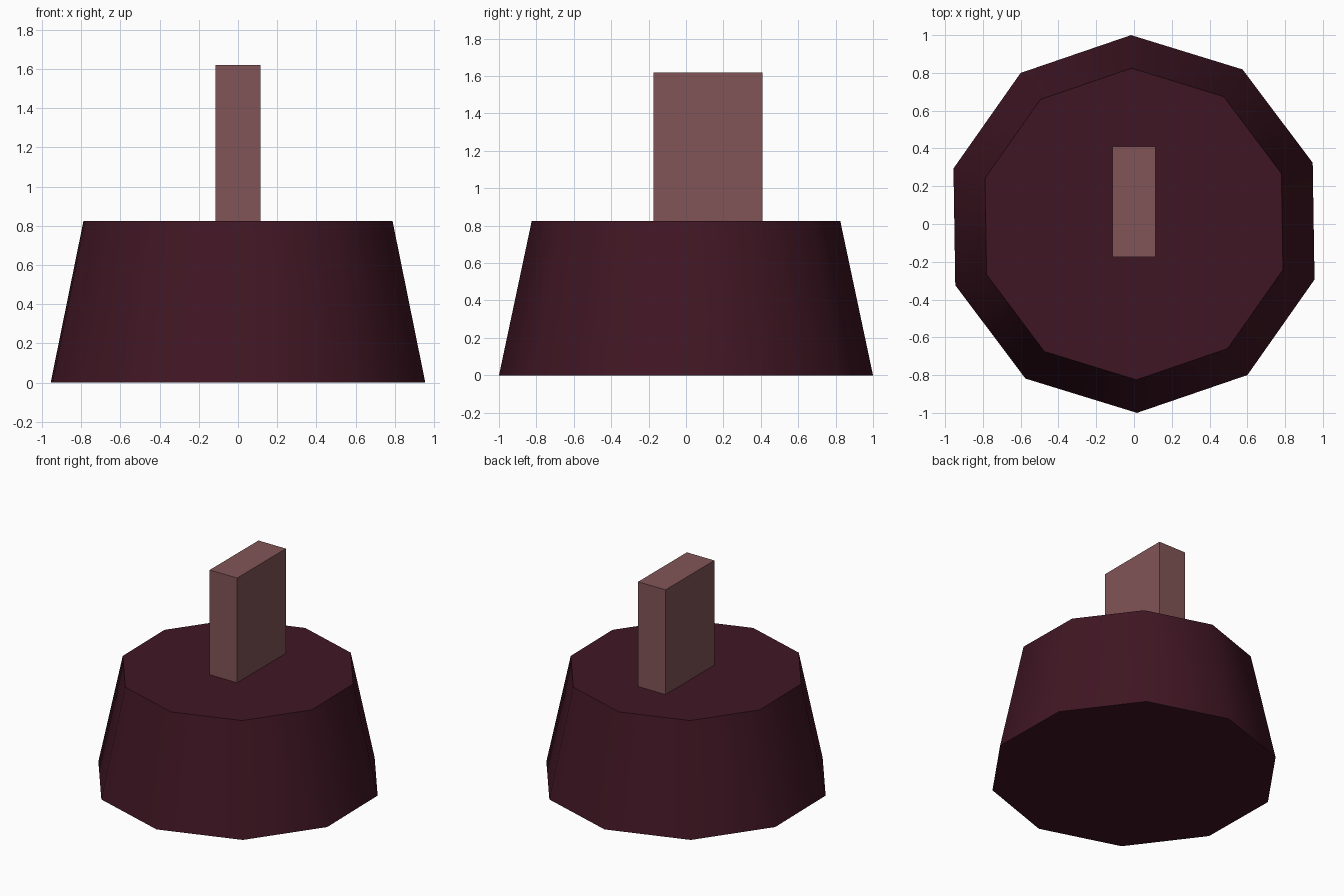
import bpy
from math import radians

if "Cube" in bpy.data.objects:
    bpy.data.objects.remove(bpy.data.objects["Cube"])


def paint(obj, name, rgb):
    mat = bpy.data.materials.new(name)
    mat.diffuse_color = (*rgb, 1)
    mat.use_nodes = True
    mat.node_tree.nodes["Principled BSDF"].inputs["Base Color"].default_value = mat.diffuse_color
    obj.data.materials.append(mat)


# Ten-sided tapered base, rounded by smooth shading around the sides
H = 0.825
bpy.ops.mesh.primitive_cone_add(vertices=10, radius1=1.0, radius2=0.825, depth=H,
                                location=(0, 0, H / 2), rotation=(0, 0, radians(0.9)))
base = bpy.context.object
base.name = "tapered_base"
bpy.ops.object.shade_smooth_by_angle(angle=radians(45))
paint(base, "dark_maroon", (0.051, 0.008, 0.017))

# Upright slab standing on the base, set towards the back
x, y0, y1, top = 0.115, -0.175, 0.41, 1.62
bpy.ops.mesh.primitive_cube_add(size=1, location=(0, (y0 + y1) / 2, (H + top) / 2))
slab = bpy.context.object
slab.name = "upright_slab"
slab.scale = (2 * x, y1 - y0, top - H)
bpy.ops.object.transform_apply(location=False, rotation=False, scale=True)
paint(slab, "dusty_rose", (0.223, 0.09, 0.095))
